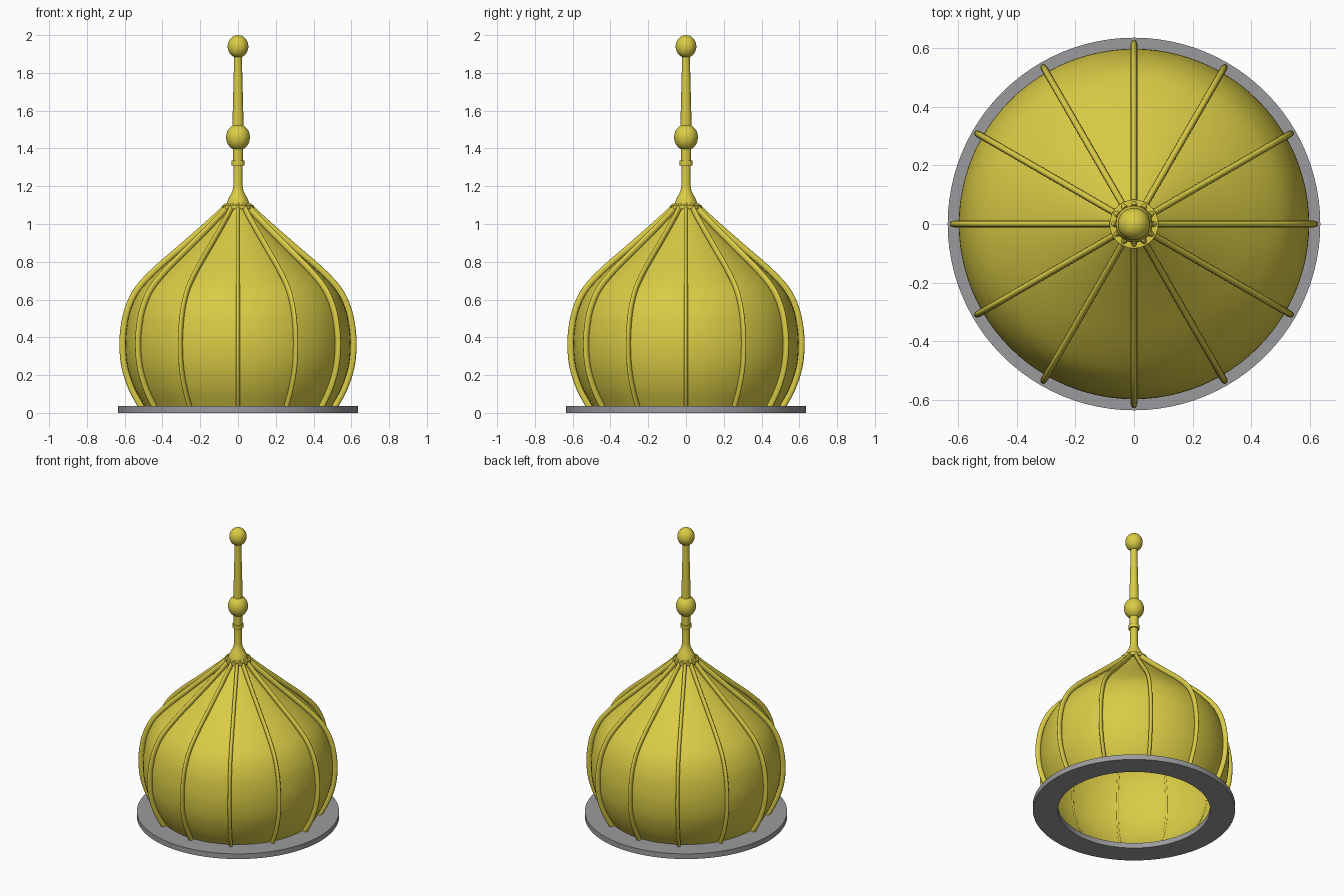
import bpy, bmesh, math
from mathutils import Vector

if "Cube" in bpy.data.objects:
    bpy.data.objects.remove(bpy.data.objects["Cube"])


def material(name, rgb):
    m = bpy.data.materials.new(name)
    m.diffuse_color = (*rgb, 1)
    m.use_nodes = True
    m.node_tree.nodes["Principled BSDF"].inputs["Base Color"].default_value = m.diffuse_color
    return m


GOLD = material("gold", (0.70, 0.60, 0.06))
STONE = material("grey stone", (0.33, 0.33, 0.34))


def finish(name, bm, mat, angle=35):
    bmesh.ops.recalc_face_normals(bm, faces=bm.faces)
    me = bpy.data.meshes.new(name)
    bm.to_mesh(me)
    bm.free()
    me.materials.append(mat)
    ob = bpy.data.objects.new(name, me)
    bpy.context.collection.objects.link(ob)
    bpy.ops.object.select_all(action='DESELECT')
    ob.select_set(True)
    bpy.context.view_layer.objects.active = ob
    bpy.ops.object.shade_smooth_by_angle(angle=math.radians(angle))
    return ob


def lathe(name, profile, mat, steps=64, closed=False):
    """Revolve (radius, height) points around z."""
    bm = bmesh.new()
    vs = [bm.verts.new((r, 0, z)) for r, z in profile]
    es = [bm.edges.new(p) for p in zip(vs, vs[1:])]
    if closed:
        es.append(bm.edges.new((vs[-1], vs[0])))
    bmesh.ops.spin(bm, geom=vs + es, cent=(0, 0, 0), axis=(0, 0, 1),
                   angle=2 * math.pi, steps=steps, use_merge=True)
    bmesh.ops.remove_doubles(bm, verts=bm.verts, dist=1e-5)
    return finish(name, bm, mat)


def smooth(points, n=4):
    """Catmull-Rom curve through the points."""
    p = [Vector(q) for q in points]
    p = [2 * p[0] - p[1]] + p + [2 * p[-1] - p[-2]]
    out = []
    for a, b, c, d in zip(p, p[1:], p[2:], p[3:]):
        for i in range(n):
            t = i / n
            out.append(0.5 * (2 * b + (c - a) * t + (2 * a - 5 * b + 4 * c - d) * t * t
                              + (3 * b - a - 3 * c + d) * t ** 3))
    return out + [p[-2]]


def ball(r, h, z, n=16):
    return [(r * math.sin(math.pi * i / n), z - h * math.cos(math.pi * i / n))
            for i in range(n + 1)]


# Base ring
lathe("base_ring", [(0.478, 0), (0.635, 0), (0.635, 0.036), (0.478, 0.036)],
      STONE, 96, True)

# Hollow onion dome
dome = smooth([(0.497, 0.036), (0.548, 0.13), (0.585, 0.24), (0.597, 0.35),
               (0.591, 0.45), (0.569, 0.55), (0.519, 0.65), (0.425, 0.75),
               (0.31, 0.85), (0.195, 0.95), (0.1, 1.035), (0.045, 1.09)])
lathe("dome_shell", dome, GOLD, 96)

# Twelve raised ribs following the dome profile
bm = bmesh.new()
SIDES = 12
for k in range(12):
    ang = k * math.pi / 6
    radial, side = Vector((math.cos(ang), math.sin(ang), 0)), Vector((-math.sin(ang), math.cos(ang), 0))
    rings = []
    for i, p in enumerate(dome):
        t = (dome[min(i + 1, len(dome) - 1)] - dome[max(i - 1, 0)]).normalized()
        nrm = radial * t.y + Vector((0, 0, -t.x))
        c = radial * p.x + Vector((0, 0, p.y)) + nrm * 0.014
        rings.append([bm.verts.new(c + nrm * 0.017 * math.cos(a) + side * 0.0115 * math.sin(a))
                      for a in (2 * math.pi * j / SIDES for j in range(SIDES))])
    for lo, hi in zip(rings, rings[1:]):
        for j in range(SIDES):
            m = (j + 1) % SIDES
            bm.faces.new((lo[j], lo[m], hi[m], hi[j]))
    bm.faces.new(rings[0])
    bm.faces.new(rings[-1])
finish("dome_ribs", bm, GOLD, 50)

# Finial: collar, flared foot, stem, rings and balls
lathe("finial_collar", [(0, 1.08), (0.083, 1.08), (0.083, 1.1), (0, 1.1)], GOLD)
lathe("finial_foot", [(0.062, 1.1), (0.059, 1.115), (0.045, 1.145), (0.031, 1.17),
                      (0.024, 1.2), (0.024, 1.32)], GOLD, 48)
lathe("finial_ring", [(0, 1.311), (0.034, 1.311), (0.034, 1.335), (0, 1.335)], GOLD, 48)
lathe("finial_neck", [(0.027, 1.33), (0.027, 1.41)], GOLD, 48)
lathe("lower_ball", ball(0.063, 0.07, 1.459), GOLD, 48)
lathe("finial_spire", [(0.03, 1.51), (0.02, 1.9)], GOLD, 48)
lathe("top_ball", ball(0.055, 0.06, 1.94), GOLD, 48)
